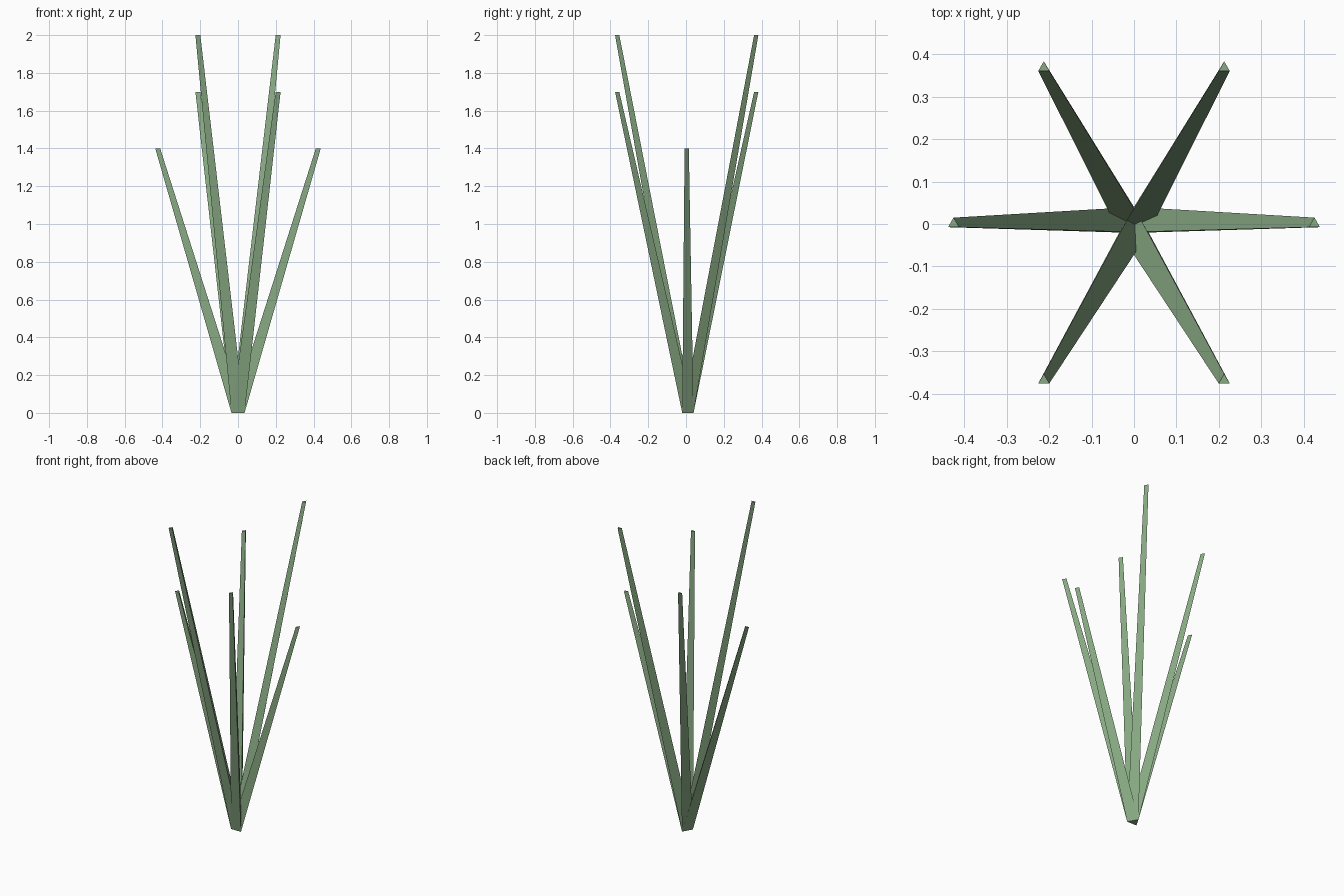
import bpy, bmesh, math
from mathutils import Vector

if "Cube" in bpy.data.objects:
    bpy.data.objects.remove(bpy.data.objects["Cube"])

BASE_R, TIP_R, SPREAD = 0.04, 0.015, 0.425

green = bpy.data.materials.new("leaf_green")
green.diffuse_color = (0.25, 0.40, 0.23, 1)
green.use_nodes = True
green.node_tree.nodes["Principled BSDF"].inputs["Base Color"].default_value = green.diffuse_color


def triangle(bm, centre, radius):
    # Level triangle with one corner towards +y
    angles = [math.radians(90 + 120 * i) for i in range(3)]
    return [bm.verts.new(centre + radius * Vector((math.cos(a), math.sin(a), 0)))
            for a in angles]


def blade(name, azimuth, height):
    a = math.radians(azimuth)
    bm = bmesh.new()
    base = triangle(bm, Vector((0, 0, 0)), BASE_R)
    tip = triangle(bm, Vector((SPREAD * math.cos(a), SPREAD * math.sin(a), height)), TIP_R)
    bm.faces.new(base[::-1])
    bm.faces.new(tip)
    for i in range(3):
        j = (i + 1) % 3
        bm.faces.new((base[i], base[j], tip[j], tip[i]))
    mesh = bpy.data.meshes.new(name)
    bm.to_mesh(mesh)
    bm.free()
    mesh.materials.append(green)
    bpy.context.collection.objects.link(bpy.data.objects.new(name, mesh))


# Six leaning grass blades, opposite ones equally tall
for i in range(6):
    blade(f"grass_blade_{i + 1}", 60 * i, (1.4, 2.0, 1.7)[i % 3])
